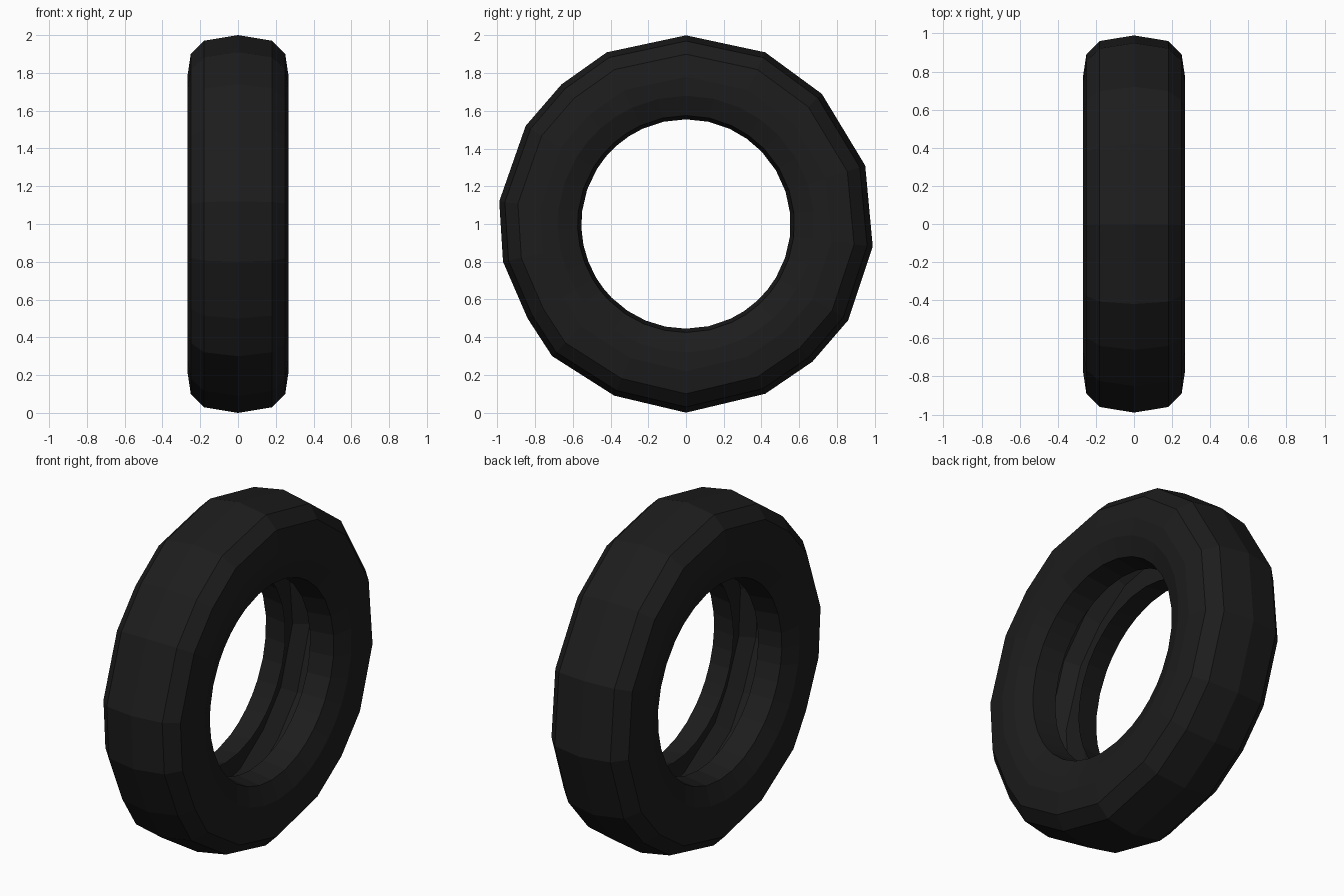
import bpy, bmesh, math

if "Cube" in bpy.data.objects:
    bpy.data.objects.remove(bpy.data.objects["Cube"])

rubber = bpy.data.materials.new("black rubber")
rubber.diffuse_color = (0.012, 0.012, 0.012, 1)
rubber.use_nodes = True
rubber.node_tree.nodes["Principled BSDF"].inputs["Base Color"].default_value = rubber.diffuse_color

# Irregular low-poly outline of the tread, (y, z) seen from the right side
outline = [(0, 2.0), (.42, 1.91), (.72, 1.69), (.95, 1.31), (.99, .88), (.86, .49),
           (.67, .27), (.42, .10), (0, .0), (-.38, .09), (-.71, .30), (-.84, .50),
           (-.97, .80), (-.99, 1.12), (-.85, 1.52), (-.66, 1.74), (-.42, 1.91)]

# Half cross-section (x, radius): tread, sidewall, bead lip, then the hollow inside
half = [(0, 1.0), (.18, .97), (.25, .90), (.268, .78), (.262, .68),
        (.22, .575), (.08, .555), (.20, .60), (.235, .70), (.235, .85), (.17, .92)]
profile = half + [(-x, r) for x, r in reversed(half[1:])]

# Outline points plus chord midpoints give the ring directions
n = len(outline)
ring_dirs = []
for i in range(n):
    a, b = outline[i], outline[(i + 1) % n]
    ring_dirs += [(a[0], a[1] - 1), ((a[0] + b[0]) / 2, (a[1] + b[1]) / 2 - 1)]

# Sweep the closed cross-section around the axle
bm = bmesh.new()
rings = []
for y, z in ring_dirs:
    length = math.hypot(y, z)
    ring = []
    for j, (x, r) in enumerate(profile):
        k = r if r > .7 else r / length   # inner rings stay round
        ring.append(bm.verts.new((x, y * k, 1 + z * k)))
    rings.append(ring)

# Faces: skin strip from the hollow's right edge round the tread to the left, and the liner
m = len(profile)
h = len(half)
order = list(range(h - 1, -1, -1)) + list(range(m - 1, h - 1, -1))
for i in range(len(rings)):
    p, q = rings[i], rings[(i + 1) % len(rings)]
    for j in range(m):
        a, b = order[j], order[(j + 1) % m]
        bm.faces.new((p[a], p[b], q[b], q[a]))
bmesh.ops.recalc_face_normals(bm, faces=bm.faces[:])

mesh = bpy.data.meshes.new("tyre")
bm.to_mesh(mesh)
bm.free()
mesh.materials.append(rubber)
tyre = bpy.data.objects.new("tyre", mesh)
bpy.context.collection.objects.link(tyre)
